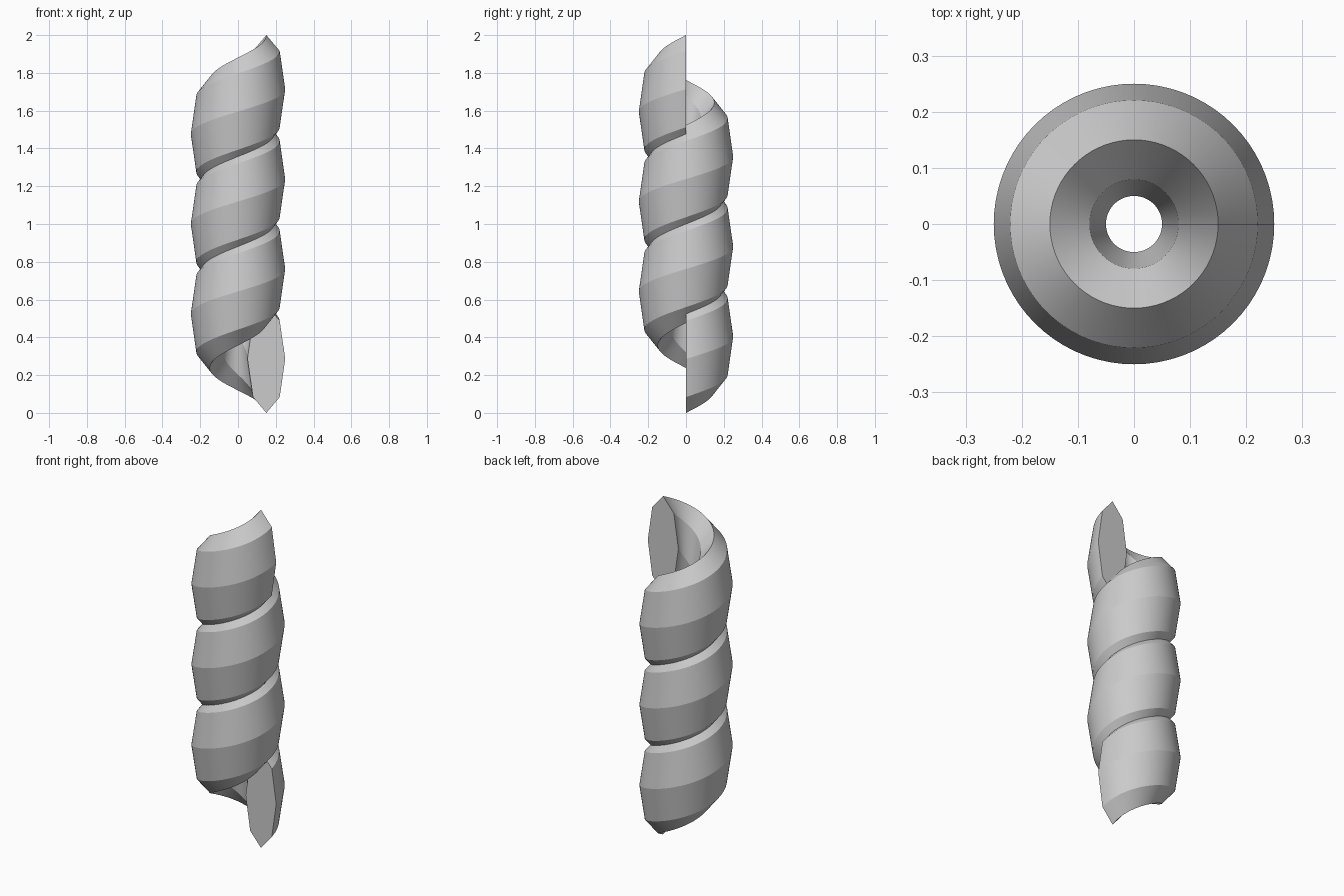
import bpy, bmesh
from math import sin, cos, tau, radians

if "Cube" in bpy.data.objects:
    bpy.data.objects.remove(bpy.data.objects["Cube"])

TURNS, STEPS, SIDES = 3, 72, 8
PITCH = 1 / 2.1          # rise per turn
HALF_H = (2 - TURNS * PITCH) / 2
RADIUS, HALF_W = 0.15, 0.10

bm = bmesh.new()

# Tall octagon cross-section swept along a rising helix
rings = []
for i in range(TURNS * STEPS + 1):
    t = i / STEPS
    a = tau * t
    ring = []
    for k in range(SIDES):
        b = tau * k / SIDES
        r = RADIUS + HALF_W * cos(b)
        z = HALF_H * (1 + sin(b)) + PITCH * t
        ring.append(bm.verts.new((r * cos(a), r * sin(a), z)))
    rings.append(ring)

for r0, r1 in zip(rings, rings[1:]):
    for k in range(SIDES):
        n = (k + 1) % SIDES
        bm.faces.new((r0[k], r1[k], r1[n], r0[n]))

# Flat end caps
bm.faces.new(rings[0])
bm.faces.new(rings[-1][::-1])
bmesh.ops.recalc_face_normals(bm, faces=bm.faces)

mesh = bpy.data.meshes.new("helical_coil")
bm.to_mesh(mesh)
bm.free()
coil = bpy.data.objects.new("helical_coil", mesh)
bpy.context.collection.objects.link(coil)

# Smooth along the sweep, crisp between the octagon's sides
bpy.context.view_layer.objects.active = coil
coil.select_set(True)
bpy.ops.object.shade_smooth_by_angle(angle=radians(10))
